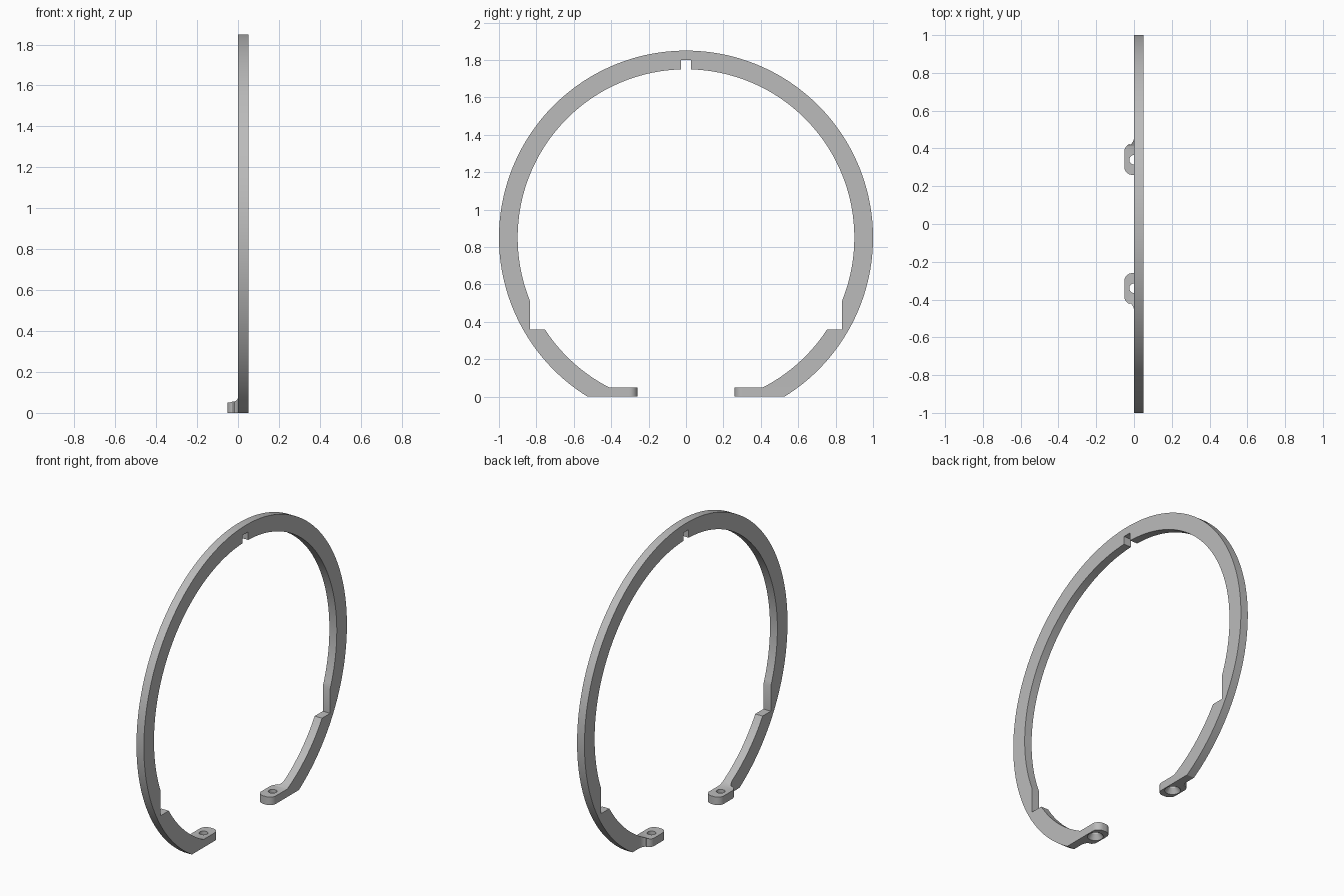
import bpy
import bmesh
from math import acos, asin, cos, sin, pi, radians, sqrt
from mathutils import Matrix, Vector

cube = bpy.data.objects.get("Cube")
if cube:
    bpy.data.objects.remove(cube)

CENTRE, OUTER, INNER = 0.85, 1.0, 0.9
HALF = 0.051          # half thickness over the lugs
LUG_TOP = 0.05
TIP, HOLE_Y = 0.26, 0.34

steel = bpy.data.materials.new("steel grey")
steel.use_nodes = True
steel.diffuse_color = (0.5, 0.5, 0.5, 1)
steel.node_tree.nodes["Principled BSDF"].inputs["Base Color"].default_value = (0.5, 0.5, 0.5, 1)


def finish(name, bm):
    bmesh.ops.recalc_face_normals(bm, faces=bm.faces)
    mesh = bpy.data.meshes.new(name)
    bm.to_mesh(mesh)
    bm.free()
    mesh.materials.append(steel)
    obj = bpy.data.objects.new(name, mesh)
    bpy.context.collection.objects.link(obj)
    return obj


def prism(name, points, direction):
    """Extrude a closed outline along a direction."""
    bm = bmesh.new()
    face = bm.faces.new([bm.verts.new(p) for p in points])
    extruded = bmesh.ops.extrude_face_region(bm, geom=[face])["geom"]
    moved = [v for v in extruded if isinstance(v, bmesh.types.BMVert)]
    bmesh.ops.translate(bm, verts=moved, vec=Vector(direction))
    return finish(name, bm)


def cut(target, cutter):
    cutter.hide_render = True
    mod = target.modifiers.new("cut", 'BOOLEAN')
    mod.operation = 'DIFFERENCE'
    mod.solver = 'EXACT'
    mod.object = cutter
    bpy.context.view_layer.objects.active = target
    bpy.ops.object.modifier_apply(modifier=mod.name)
    bpy.data.objects.remove(cutter)


def arc(cx, cy, r, start, end, steps):
    angles = [start + (end - start) * i / steps for i in range(steps + 1)]
    return [(cx + r * cos(a), cy + r * sin(a)) for a in angles]


def drop(r, y):
    """Height of the lower half of a circle at a given y."""
    return CENTRE - sqrt(r * r - y * y)


# Half profile: top slot, inner edge, side step, lug, outer edge
slot, step, ledge = 0.027, 0.835, 0.75
lug_y = sqrt(INNER ** 2 - (CENTRE - LUG_TOP) ** 2)
half = [(slot, 1.8)]
half += arc(0, CENTRE, INNER, acos(slot / INNER), -acos(step / INNER), 56)
half += [(step, 0.36), (ledge, drop(INNER, ledge))]
half[-1] = (sqrt(INNER ** 2 - (CENTRE - 0.36) ** 2), 0.36)
half += arc(0, CENTRE, INNER, -asin((CENTRE - 0.36) / INNER), -acos(lug_y / INNER), 14)[1:]
half += [(0.2, LUG_TOP), (0.2, 0)]
half += arc(0, CENTRE, OUTER, -asin(CENTRE / OUTER), pi / 2, 80)
profile = half + [(-y, z) for y, z in reversed(half[:-1])]
ring = prism("retaining_ring", [(-0.1, y, z) for y, z in profile], (0.1 + HALF, 0, 0))

# Thin the hoop everywhere above the lugs
box = [(-1, -2), (0, -2), (0, 2), (-1, 2)]
cut(ring, prism("hoop_cutter", [(x, y, 0.08) for x, y in box], (0, 0, 3)))

# Lug outline: concave fillet, rounded shoulder, rounded tip
r = 0.042
waste = [(0, 1.2)]
waste += arc(-0.051, 0.46, 0.051, 0, -radians(50), 8)
waste += arc(-HALF + 0.04, 0.385, 0.04, radians(110), pi, 8)
waste += arc(-HALF + r, TIP + r, r, pi, 1.5 * pi, 10)
waste += arc(HALF - r, TIP + r, r, 1.5 * pi, 2 * pi, 10)
waste += [(0.2, TIP + r), (0.2, 0.1), (-0.2, 0.1), (-0.2, 1.2)]

for side in (1, -1):
    cut(ring, prism("lug_cutter", [(x, side * y, -0.1) for x, y in waste], (0, 0, 0.19)))
    # Plier hole with a countersink underneath
    for bottom, top, z0, z1 in ((0.025, 0.025, -0.05, 0.1), (0.052, 0.025, -0.01, 0.03)):
        bm = bmesh.new()
        bmesh.ops.create_cone(bm, cap_ends=True, segments=32, radius1=bottom, radius2=top,
                              depth=z1 - z0,
                              matrix=Matrix.Translation((0, side * HOLE_Y, (z0 + z1) / 2)))
        cut(ring, finish("hole_cutter", bm))

# Smooth curved walls, crisp edges
bpy.ops.object.select_all(action='DESELECT')
ring.select_set(True)
bpy.context.view_layer.objects.active = ring
bpy.ops.object.shade_smooth_by_angle(angle=radians(30))
